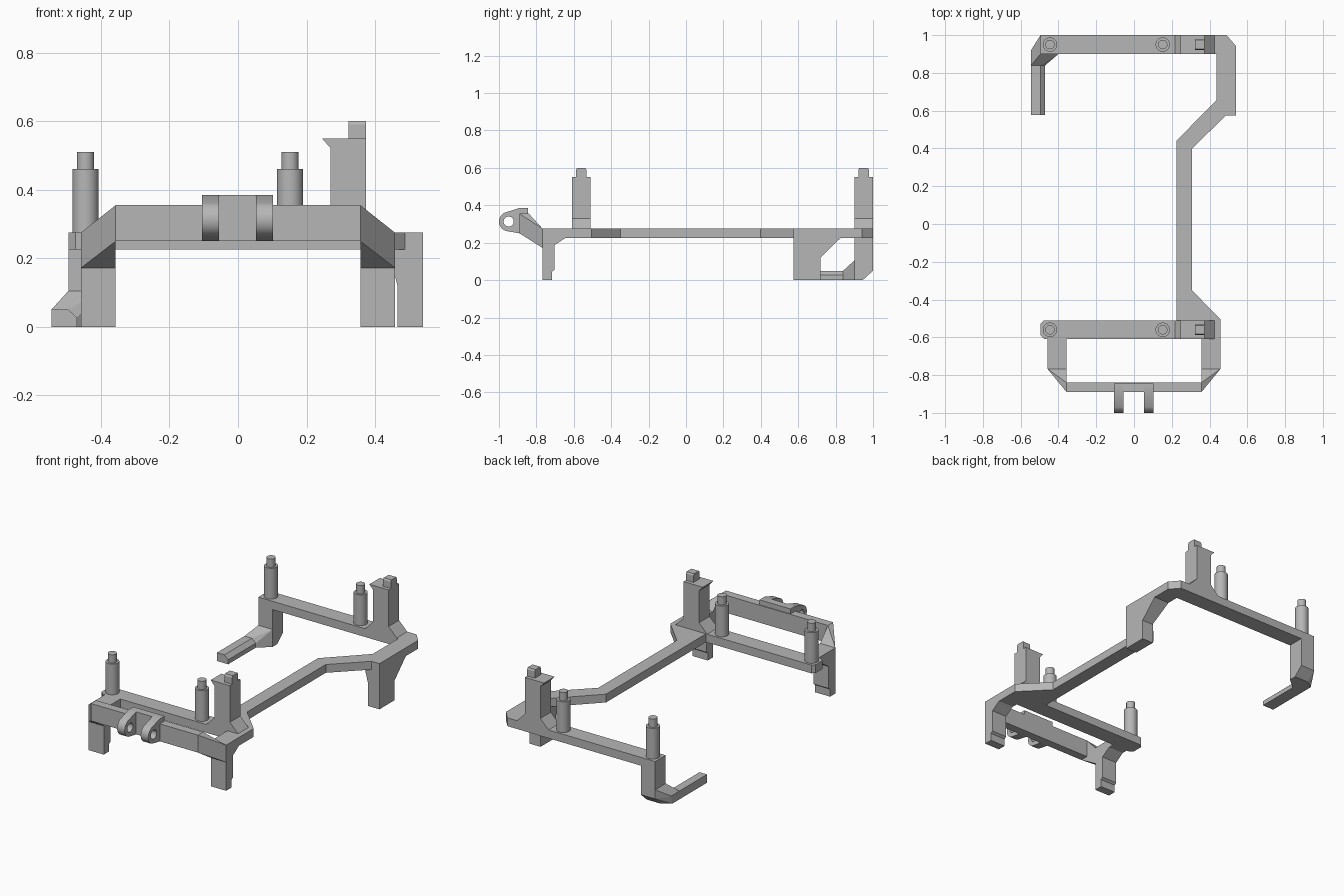
import bpy, bmesh, math
from mathutils import Matrix, Vector

default = bpy.data.objects.get("Cube")
if default:
    bpy.data.objects.remove(default)

# One plain grey plastic
grey = bpy.data.materials.new("light_grey")
grey.use_nodes = True
colour = (0.47, 0.47, 0.47, 1)
grey.diffuse_color = colour
grey.node_tree.nodes["Principled BSDF"].inputs["Base Color"].default_value = colour


def add_mesh(name, bm):
    bmesh.ops.recalc_face_normals(bm, faces=bm.faces)
    mesh = bpy.data.meshes.new(name)
    bm.to_mesh(mesh)
    bm.free()
    mesh.materials.append(grey)
    obj = bpy.data.objects.new(name, mesh)
    bpy.context.collection.objects.link(obj)
    return obj


def prism(name, profile, axis, lo, hi):
    """Extrude a 2D profile along an axis (0 = x, 1 = y, 2 = z)."""
    def place(p, d):
        v = list(p)
        v.insert(axis, d)
        return v
    bm = bmesh.new()
    face = bm.faces.new([bm.verts.new(place(p, lo)) for p in profile])
    ext = bmesh.ops.extrude_face_region(bm, geom=[face])
    verts = [v for v in ext["geom"] if isinstance(v, bmesh.types.BMVert)]
    bmesh.ops.translate(bm, verts=verts, vec=place((0, 0), hi - lo))
    return add_mesh(name, bm)


def box(name, x, y, z):
    return prism(name, [(x[0], y[0]), (x[1], y[0]), (x[1], y[1]), (x[0], y[1])], 2, *z)


def hull(name, points):
    bm = bmesh.new()
    verts = [bm.verts.new(p) for p in points]
    res = bmesh.ops.convex_hull(bm, input=verts)
    loose = {v for v in res["geom_interior"] if isinstance(v, bmesh.types.BMVert)}
    bmesh.ops.delete(bm, geom=list(loose), context="VERTS")
    bmesh.ops.dissolve_limit(bm, angle_limit=0.01, verts=bm.verts, edges=bm.edges)
    return add_mesh(name, bm)


def cylinder(name, x, y, z0, z1, r):
    bm = bmesh.new()
    bmesh.ops.create_cone(bm, cap_ends=True, segments=32, radius1=r, radius2=r, depth=z1 - z0,
                          matrix=Matrix.Translation((x, y, (z0 + z1) / 2)))
    obj = add_mesh(name, bm)
    obj.data.shade_smooth()
    obj.data.set_sharp_from_angle(angle=math.radians(35))
    return obj


def arc(c, r, a0, a1, n):
    steps = [math.radians(a0 + (a1 - a0) * i / n) for i in range(n + 1)]
    return [(c[0] + r * math.cos(a), c[1] + r * math.sin(a)) for a in steps]


def holed_plate(name, outlines, x0, x1):
    """Plate across x whose second outline is a hole."""
    curve = bpy.data.curves.new(name, "CURVE")
    curve.dimensions = "2D"
    curve.fill_mode = "BOTH"
    curve.extrude = (x1 - x0) / 2
    for outline in outlines:
        spline = curve.splines.new("POLY")
        spline.points.add(len(outline) - 1)
        for point, (a, b) in zip(spline.points, outline):
            point.co = (a, b, 0, 1)
        spline.use_cyclic_u = True
    temp = bpy.data.objects.new(name + "_curve", curve)
    bpy.context.collection.objects.link(temp)
    bpy.context.view_layer.update()
    mesh = bpy.data.meshes.new_from_object(
        temp.evaluated_get(bpy.context.evaluated_depsgraph_get()))
    bpy.data.objects.remove(temp)
    bm = bmesh.new()
    bm.from_mesh(mesh)
    bpy.data.meshes.remove(mesh)
    bmesh.ops.remove_doubles(bm, verts=bm.verts, dist=0.0001)
    for v in bm.verts:
        v.co = Vector((v.co.z + (x0 + x1) / 2, v.co.x, v.co.y))
    obj = add_mesh(name, bm)
    obj.data.shade_smooth()
    obj.data.set_sharp_from_angle(angle=math.radians(30))
    return obj


LOW, TOP = 0.225, 0.275     # rail underside and top
OUT, IN = 0.458, 0.357      # outer and inner x of the front legs
NOSE, KNEE = -0.89, -0.767  # y of the front bar and of the front legs

# Long side rail with its cranked path
prism("side_rail", [(IN, KNEE), (OUT, KNEE), (OUT, -.505), (.306, -.35), (.306, .398),
                    (.49, .578), (.54, .578), (.54, .942), (.49, 1), (.38, 1), (.38, .9),
                    (.438, .9), (.438, .657), (.224, .44), (.224, -.61), (IN, -.61)],
      2, LOW, TOP)

# Cross bars
prism("front_crossbar", [(.224, -.61), (.224, -.51), (-.478, -.51), (-.495, -.527),
                         (-.495, -.59), (-.475, -.61)], 2, LOW, TOP)
box("back_crossbar", (-.495, .38), (.9, 1), (LOW, TOP))
box("left_front_beam", (-OUT, -IN), (KNEE, -.61), (LOW, TOP))

# Pegs and clip towers stand on both cross bars
for label, y0 in (("front", -.61), ("back", .9)):
    yc = y0 + 0.05
    for side, x in (("outer", -.445), ("inner", .152)):
        cylinder(f"{label}_{side}_peg", x, yc, TOP, .46, .038)
        cylinder(f"{label}_{side}_peg_tip", x, yc, .46, .51, .025)
    prism(f"{label}_clip_tower", [(.216, TOP), (.27, .33), (.27, .522), (.245, .55),
                                  (.373, .55), (.373, .33), (.427, TOP)], 1, y0, y0 + .1)
    prism(f"{label}_clip_nub", [(yc - .028, .55), (yc + .028, .55), (yc + .028, .59),
                                (yc + .023, .6), (yc - .023, .6), (yc - .028, .59)],
          0, .322, .373)

# Front legs and the sloped corners that carry the front bar
leg = [(KNEE, 0), (-.717, 0), (-.717, .045), (-.703, .055), (-.703, .187),
       (-.645, LOW), (-.645, TOP), (KNEE, TOP)]
for label, s in (("right", -1), ("left", 1)):
    prism(f"{label}_front_leg", leg, 0, *sorted((s * IN, s * OUT)))
    hull(f"{label}_front_corner",
         [(s * IN, NOSE, .355), (s * IN, -.84, .355), (s * IN, NOSE, .25),
          (s * IN, -.84, .25), (s * IN, KNEE, TOP), (s * OUT, KNEE, TOP),
          (s * IN, KNEE, .172), (s * OUT, KNEE, .172)])
box("front_bar", (-IN, IN), (NOSE, -.84), (.25, .355))

# Hinge lugs with a pin hole, and the raised pad behind them
centre = (-.948, .313)
lug = arc(centre, .052, 115, 260, 20) + [(NOSE, .25), (-.85, .25), (-.85, .385), (-.893, .385)]
for label, x in (("right", -.105), ("left", .052)):
    holed_plate(f"{label}_hinge_lug", [lug, arc(centre, .027, 0, 345, 23)], x, x + .05)
box("hinge_pad", (-.105, .102), (NOSE, -.845), (.35, .385))

# Back left leg: brace in profile, flaring inward below the rail
prism("back_left_leg", [(.575, 0), (.72, 0), (.72, .12), (.826, LOW), (.826, TOP),
                        (.575, TOP)], 0, .465, .54)
hull("back_left_leg_flare", [(.465, .578, .122), (.465, .72, .122), (.54, .578, .122),
                             (.54, .72, .122), (.438, .578, LOW), (.438, .826, LOW),
                             (.54, .578, LOW), (.54, .826, LOW)])

# Back right post with an outward heel and a long forward foot
box("back_right_post", (-.495, -.4), (.9, 1), (.1, TOP))
foot = [(-.545, 0), (-.47, 0), (-.47, .027), (-.495, .05), (-.545, .05)]
prism("back_right_foot", foot, 1, .578, .85)
hull("back_right_heel", [(x, .84, z) for x, z in foot]
     + [(x, y, .105) for x in (-.495, -.4) for y in (.9, 1)]
     + [(x, 1, .05) for x in (-.495, -.4)] + [(-.495, .945, 0), (-.4, .945, 0)]
     + [(-.545, .92, .05), (-.545, .91, 0), (-.4, .9, .05), (-.4, .9, 0)])
